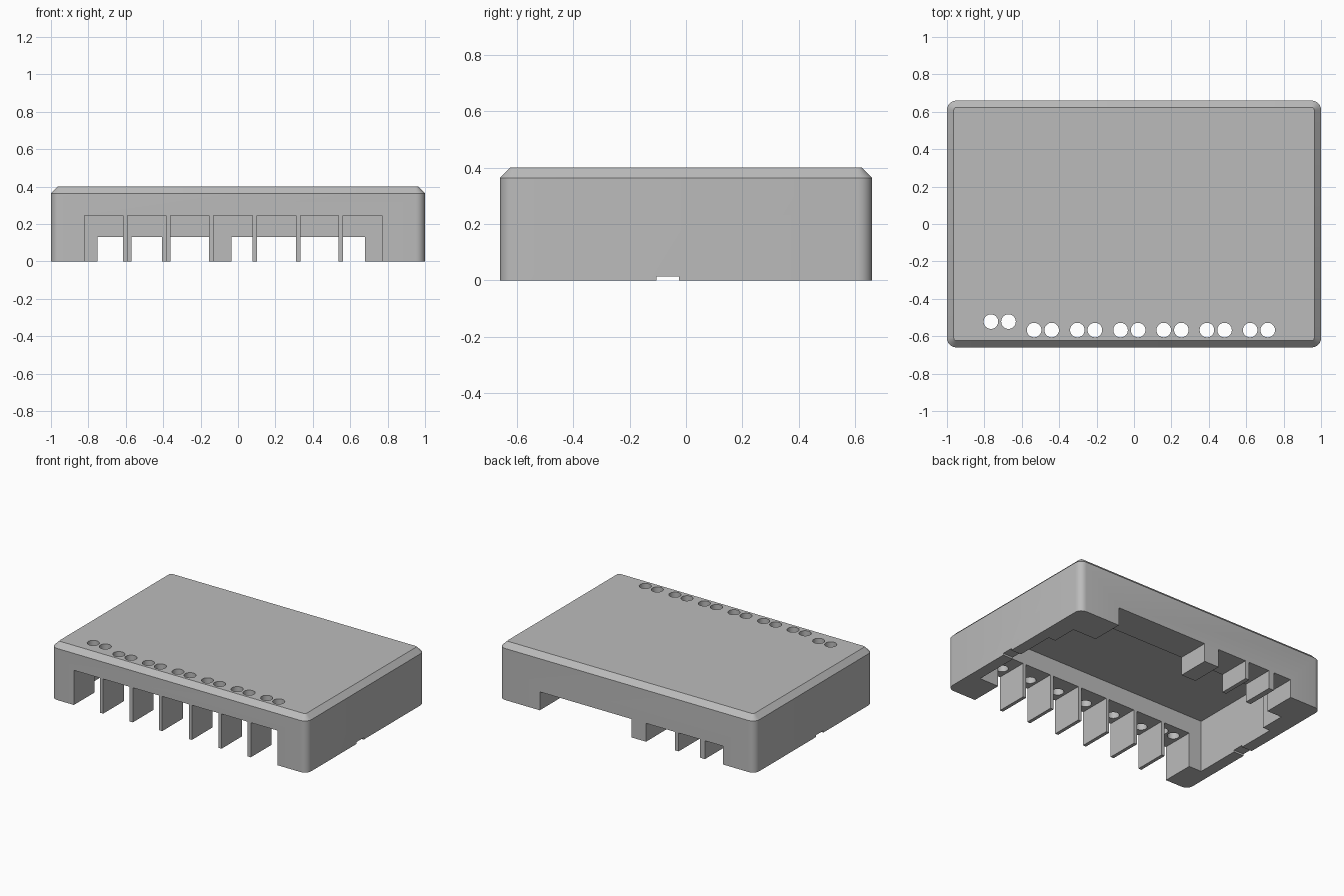
import bpy
import bmesh
from mathutils import Matrix, Vector

cube = bpy.data.objects.get("Cube")
if cube:
    bpy.data.objects.remove(cube, do_unlink=True)

HALF_Y = 0.66
HEIGHT = 0.4
INNER_Y = 0.43      # front and back limit of the inner cavity
SHELF_Z = 0.245     # ceiling over the front terminal bays

grey = bpy.data.materials.new("housing grey")
grey.use_nodes = True
grey.diffuse_color = (0.5, 0.5, 0.5, 1)
grey.node_tree.nodes["Principled BSDF"].inputs["Base Color"].default_value = (0.5, 0.5, 0.5, 1)


def add_box(bm, x0, x1, y0, y1, z0, z1):
    center = Vector((x0 + x1, y0 + y1, z0 + z1)) / 2
    size = Vector((x1 - x0, y1 - y0, z1 - z0))
    matrix = Matrix.Translation(center) @ Matrix.Diagonal(size).to_4x4()
    return bmesh.ops.create_cube(bm, size=1, matrix=matrix)


def make_object(name, bm):
    bmesh.ops.recalc_face_normals(bm, faces=bm.faces)
    mesh = bpy.data.meshes.new(name)
    bm.to_mesh(mesh)
    bm.free()
    mesh.materials.append(grey)
    obj = bpy.data.objects.new(name, mesh)
    bpy.context.collection.objects.link(obj)
    return obj


# Outer body: rounded upright corners, chamfered top rim
bm = bmesh.new()
add_box(bm, -1, 1, -HALF_Y, HALF_Y, 0, HEIGHT)
upright = [e for e in bm.edges if abs(e.verts[0].co.z - e.verts[1].co.z) > 0.1]
bmesh.ops.bevel(bm, geom=upright, offset=0.05, segments=6, profile=0.5, affect='EDGES')
rim = [e for e in bm.edges if all(v.co.z > HEIGHT - 0.001 for v in e.verts)]
bmesh.ops.bevel(bm, geom=rim, offset=0.036, segments=1, affect='EDGES')
housing = make_object("housing", bm)

cutters = []

# Main cavity, open below, narrower towards the back
bm = bmesh.new()
right_side = [(0.92, -INNER_Y), (0.92, 0.25), (0.865, 0.25), (0.865, INNER_Y)]
outline = right_side + [(-x, y) for x, y in reversed(right_side)]
floor = bm.faces.new([bm.verts.new((x, y, -0.1)) for x, y in outline])
top = bmesh.ops.extrude_face_region(bm, geom=[floor])
bmesh.ops.translate(bm, vec=(0, 0, 0.468),
                    verts=[v for v in top["geom"] if isinstance(v, bmesh.types.BMVert)])
cutters.append(make_object("cavity_cutter", bm))

# Seven front bays, leaving thin dividers between them
bm = bmesh.new()
dividers = [-0.603, -0.372, -0.142, 0.09, 0.322, 0.55]
starts = [-0.82] + [x + 0.012 for x in dividers]
ends = [x - 0.012 for x in dividers] + [0.77]
for x0, x1 in zip(starts, ends):
    add_box(bm, x0, x1, -0.8, -INNER_Y + 0.01, -0.1, SHELF_Z)
cutters.append(make_object("bay_cutter", bm))

# Back cable channels
bm = bmesh.new()
for x0, x1 in [(-0.75, -0.61), (-0.57, -0.405), (-0.375, -0.15), (-0.035, 0.68)]:
    add_box(bm, x0, x1, INNER_Y - 0.01, 0.8, -0.1, 0.13)
cutters.append(make_object("channel_cutter", bm))

# Screw access holes, one pair for each bay
bm = bmesh.new()
for i in range(7):
    x = -0.718 + 0.231 * i
    y = -0.522 if i == 0 else -0.567
    for dx in (-0.047, 0.047):
        bmesh.ops.create_cone(bm, cap_ends=True, segments=32, radius1=0.039, radius2=0.039,
                              depth=0.4, matrix=Matrix.Translation((x + dx, y, 0.4)))
cutters.append(make_object("hole_cutter", bm))

# Shallow notches under both side walls
bm = bmesh.new()
add_box(bm, -1.1, 1.1, -0.105, -0.025, -0.1, 0.013)
cutters.append(make_object("notch_cutter", bm))

# Cut the housing and drop the helpers
bpy.ops.object.select_all(action='DESELECT')
housing.select_set(True)
bpy.context.view_layer.objects.active = housing
for cutter in cutters:
    cutter.hide_render = True
    mod = housing.modifiers.new(cutter.name, 'BOOLEAN')
    mod.operation = 'DIFFERENCE'
    mod.solver = 'EXACT'
    mod.object = cutter
    bpy.ops.object.modifier_apply(modifier=mod.name)
    bpy.data.objects.remove(cutter, do_unlink=True)

bpy.ops.object.shade_smooth_by_angle(angle=0.5)
